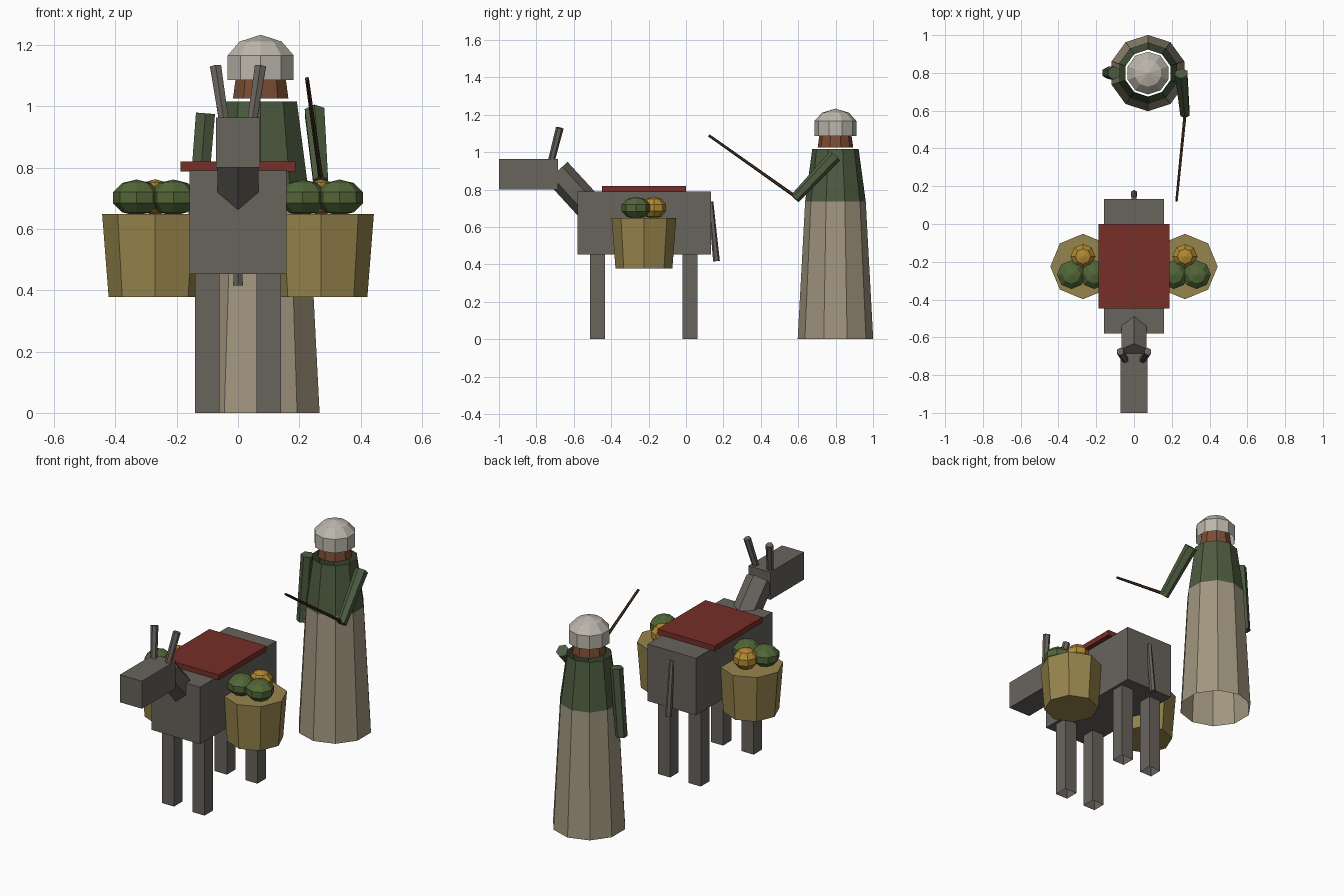
import bpy, bmesh, math
from mathutils import Vector, Matrix

if "Cube" in bpy.data.objects:
    bpy.data.objects.remove(bpy.data.objects["Cube"])


def material(name, rgb):
    m = bpy.data.materials.new(name)
    m.diffuse_color = [(c / 255) ** 2.2 for c in rgb] + [1]
    m.use_nodes = True
    m.node_tree.nodes["Principled BSDF"].inputs["Base Color"].default_value = m.diffuse_color
    return m


GREY = material("donkey_hide", (104, 99, 93))
RED = material("blanket_red", (118, 50, 44))
STRAW = material("straw", (150, 132, 78))
GREEN = material("melon_green", (82, 102, 58))
GOLD = material("fruit_gold", (176, 136, 52))
LINEN = material("linen", (160, 148, 126))
TUNIC = material("tunic_green", (78, 92, 66))
SKIN = material("skin", (122, 78, 54))
WHITE = material("cloth_white", (186, 181, 170))
WOOD = material("wood", (74, 54, 40))


def finish(name, bm, mat):
    bmesh.ops.recalc_face_normals(bm, faces=bm.faces)
    me = bpy.data.meshes.new(name)
    bm.to_mesh(me)
    bm.free()
    me.materials.append(mat)
    ob = bpy.data.objects.new(name, me)
    bpy.context.collection.objects.link(ob)
    return ob


def box(name, lo, hi, mat):
    bm = bmesh.new()
    lo, hi = Vector(lo), Vector(hi)
    size = hi - lo
    bmesh.ops.create_cube(bm, size=1, matrix=Matrix.Translation((lo + hi) / 2) @ Matrix.Diagonal((*size, 1)))
    return finish(name, bm, mat)


def lathe(name, profile, sides, mat, matrix, bottom=True, top=True, turn=0.0):
    """Faceted solid from (radius, height) rings, first corner on +y."""
    bm = bmesh.new()
    rings = []
    for r, z in profile:
        n = sides if r > 0 else 1
        angles = [turn + 2 * math.pi * i / sides for i in range(n)]
        rings.append([bm.verts.new((r * math.sin(a), r * math.cos(a), z)) for a in angles])
    for a, b in zip(rings, rings[1:]):
        for i in range(sides):
            j = (i + 1) % sides
            if len(b) == 1:
                bm.faces.new((a[i], a[j], b[0]))
            else:
                bm.faces.new((a[i], a[j], b[j], b[i]))
    if bottom:
        bm.faces.new(rings[0])
    if top and len(rings[-1]) > 1:
        bm.faces.new(rings[-1])
    bm.transform(matrix)
    return finish(name, bm, mat)


def limb(name, p0, p1, r0, r1, mat, sides=6):
    """Tapered prism from the lower point p0 to the upper point p1."""
    p0, p1 = Vector(p0), Vector(p1)
    d = p1 - p0
    rot = Vector((0, 0, 1)).rotation_difference(d).to_matrix().to_4x4()
    return lathe(name, [(r0, 0), (r1, d.length)], sides, mat, Matrix.Translation(p0) @ rot)


def ball(name, centre, r, height, mat):
    bm = bmesh.new()
    bmesh.ops.create_uvsphere(bm, u_segments=8, v_segments=5, radius=1,
                              matrix=Matrix.Translation(centre) @ Matrix.Diagonal((r, r, height, 1)))
    return finish(name, bm, mat)


# Donkey: trunk, blanket, neck, head and tail
box("donkey_body", (-0.158, -0.58, 0.453), (0.158, 0.133, 0.79), GREY)
box("blanket", (-0.187, -0.448, 0.788), (0.187, 0.0, 0.82), RED)
limb("donkey_neck", (0, -0.464, 0.65), (0, -0.69, 0.896), 0.077, 0.077, GREY)
box("donkey_head", (-0.072, -1.0, 0.80), (0.072, -0.685, 0.963), GREY)
limb("donkey_tail", (0, 0.163, 0.417), (0, 0.132, 0.735), 0.018, 0.014, GREY)

for side, s in (("left", -1), ("right", 1)):
    # Ears and legs
    limb(side + "_ear", (s * 0.045, -0.722, 0.945), (s * 0.073, -0.675, 1.13), 0.018, 0.021, GREY)
    for end, y in (("front", -0.472), ("back", 0.022)):
        lathe(f"{end}_{side}_leg", [(0.0565, 0), (0.0565, 0.455)], 4, GREY,
              Matrix.Translation((s * 0.1, y, 0)), bottom=False, turn=math.pi / 4)
    # Basket with its load of fruit
    lathe(side + "_basket", [(0.152, 0.378), (0.173, 0.648)], 8, STRAW,
          Matrix.Translation((s * 0.27, -0.225, 0)))
    ball(side + "_outer_melon", (s * 0.331, -0.268, 0.702), 0.08, 0.059, GREEN)
    ball(side + "_inner_melon", (s * 0.211, -0.268, 0.702), 0.08, 0.059, GREEN)
    ball(side + "_gold_fruit", (s * 0.27, -0.172, 0.703), 0.069, 0.059, GOLD)

# Driver: robe, tunic, head and cap
base = Matrix.Translation((0.074, 0.799, 0))
lathe("robe", [(0.202, 0), (0.162, 0.737)], 10, LINEN, base, bottom=False, top=False)
lathe("tunic", [(0.162, 0.737), (0.124, 1.016)], 10, TUNIC, base, bottom=False, top=False)
lathe("head", [(0.095, 1.025), (0.086, 1.09), (0.08, 1.15)], 10, SKIN, base)
lathe("cap", [(0.113, 1.086), (0.113, 1.166), (0.072, 1.211), (0, 1.233)], 10, WHITE, base, bottom=False)

# Arms and driving stick
limb("left_arm", (-0.138, 0.80, 0.58), (-0.106, 0.80, 0.977), 0.033, 0.036, TUNIC)
limb("right_arm", (0.27, 0.582, 0.752), (0.25, 0.797, 0.98), 0.028, 0.037, TUNIC)
limb("stick", (0.272, 0.60, 0.752), (0.225, 0.122, 1.09), 0.009, 0.007, WOOD)
